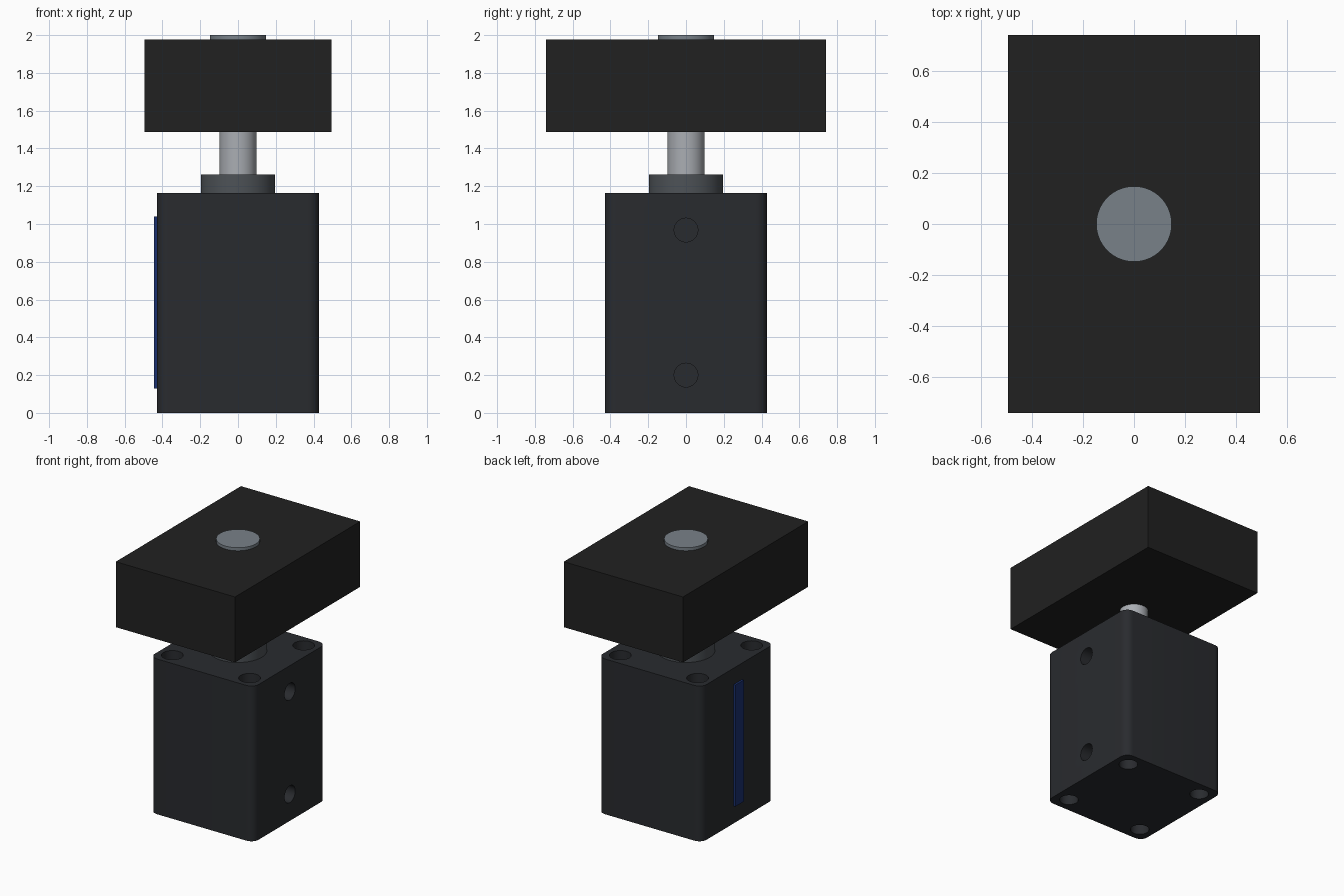
import bpy, bmesh
from math import pi, radians
from mathutils import Matrix

if "Cube" in bpy.data.objects:
    bpy.data.objects.remove(bpy.data.objects["Cube"])


def material(name, rgb):
    m = bpy.data.materials.new(name)
    m.diffuse_color = (*rgb, 1)
    m.use_nodes = True
    m.node_tree.nodes["Principled BSDF"].inputs["Base Color"].default_value = m.diffuse_color
    return m


BODY = material("dark_anodised", (0.022, 0.024, 0.028))
BLOCK = material("black_block", (0.015, 0.015, 0.015))
COLLAR = material("dark_steel", (0.075, 0.085, 0.095))
ROD = material("polished_steel", (0.40, 0.42, 0.45))
CAP = material("grey_steel", (0.19, 0.22, 0.25))
STRIP = material("blue_strip", (0.01, 0.03, 0.16))


def finish(name, bm, mat=None, smooth=False):
    me = bpy.data.meshes.new(name)
    bm.to_mesh(me)
    bm.free()
    ob = bpy.data.objects.new(name, me)
    bpy.context.collection.objects.link(ob)
    if mat:
        me.materials.append(mat)
    if smooth:
        shade(ob)
    return ob


def shade(ob):
    bpy.ops.object.select_all(action='DESELECT')
    ob.select_set(True)
    bpy.context.view_layer.objects.active = ob
    bpy.ops.object.shade_smooth_by_angle(angle=radians(30))


def box_bm(lo, hi):
    bm = bmesh.new()
    bmesh.ops.create_cube(bm, size=1)
    for v in bm.verts:
        v.co = [(a + b) / 2 + c * (b - a) for a, b, c in zip(lo, hi, v.co)]
    return bm


def add_cyl(bm, loc, r, depth, segs=64, rot=Matrix()):
    bmesh.ops.create_cone(bm, cap_ends=True, segments=segs, radius1=r, radius2=r,
                          depth=depth, matrix=Matrix.Translation(loc) @ rot)


def cylinder(name, r, z0, z1, mat):
    bm = bmesh.new()
    add_cyl(bm, (0, 0, (z0 + z1) / 2), r, z1 - z0)
    return finish(name, bm, mat, True)


# Cylinder body with rounded vertical corners
H, W = 1.163, 0.43
bm = box_bm((-W, -W, 0), (W, W, H))
upright = [e for e in bm.edges if abs(e.verts[0].co.z - e.verts[1].co.z) > 0.5]
bmesh.ops.bevel(bm, geom=upright, offset=0.06, segments=8, profile=0.5, affect='EDGES')
body = finish("actuator_body", bm, BODY)

# Cutters: corner bolt recesses top and bottom, two side ports
bm = bmesh.new()
for x in (-0.32, 0.32):
    for y in (-0.32, 0.32):
        add_cyl(bm, (x, y, H), 0.074, 0.2, 32)
        add_cyl(bm, (x, y, 0), 0.065, 0.2, 32)
for z in (0.2, 0.968):
    add_cyl(bm, (W, 0, z), 0.063, 0.2, 32, Matrix.Rotation(pi / 2, 4, 'Y'))
cutter = finish("hole_cutter", bm)
cutter.hide_render = True

mod = body.modifiers.new("holes", 'BOOLEAN')
mod.object = cutter
mod.operation = 'DIFFERENCE'
mod.solver = 'EXACT'
bpy.context.view_layer.objects.active = body
bpy.ops.object.modifier_apply(modifier=mod.name)
bpy.data.objects.remove(cutter)
shade(body)

# Sensor strip on the left face
finish("sensor_strip", box_bm((-0.445, -0.05, 0.13), (-0.42, 0.05, 1.04)), STRIP)

# Collar, piston rod, mounting block and cap
cylinder("rod_collar", 0.197, H - 0.02, 1.263, COLLAR)
cylinder("piston_rod", 0.098, 1.2, 1.55, ROD)
finish("pusher_block", box_bm((-0.494, -0.741, 1.487), (0.494, 0.741, 1.977)), BLOCK)
cylinder("rod_cap", 0.148, 1.95, 2.0, CAP)
